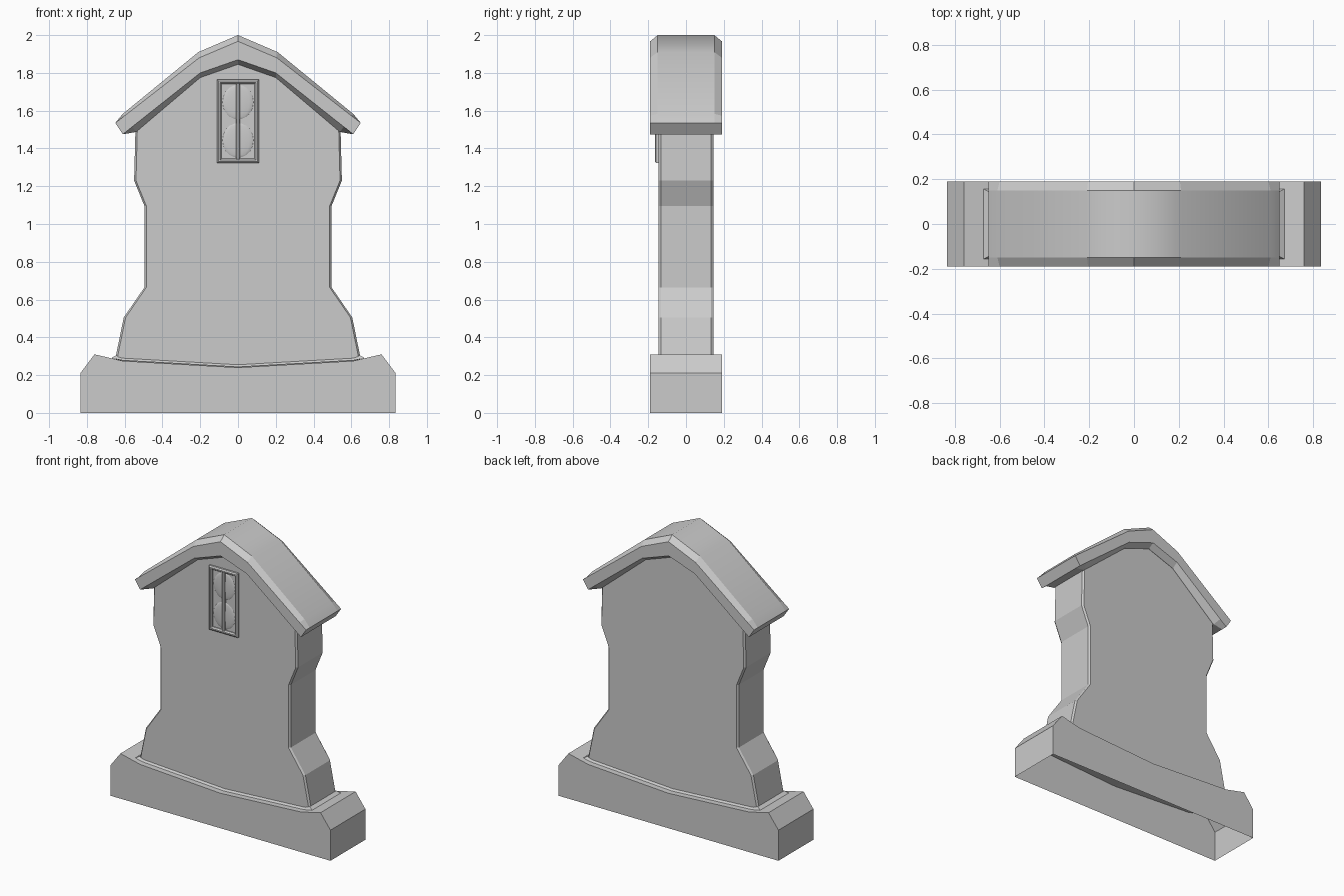
import bpy, bmesh
from mathutils import Matrix

if "Cube" in bpy.data.objects:
    bpy.data.objects.remove(bpy.data.objects["Cube"])


def loft(name, loops, closed=True, caps=True, ring=False, smooth=None):
    """Skin a series of equal-length point loops."""
    bm = bmesh.new()
    rows = [[bm.verts.new(p) for p in loop] for loop in loops]
    n = len(rows[0])
    pairs = list(zip(rows, rows[1:]))
    if ring:
        pairs.append((rows[-1], rows[0]))
    for a, b in pairs:
        for i in range(n if closed else n - 1):
            j = (i + 1) % n
            f = bm.faces.new((a[i], a[j], b[j], b[i]))
            f.smooth = bool(smooth and smooth(f))
    if caps:
        bm.faces.new(rows[0])
        bm.faces.new(rows[-1])
    bmesh.ops.recalc_face_normals(bm, faces=bm.faces)
    return finish(name, bm)


def finish(name, bm):
    me = bpy.data.meshes.new(name)
    bm.to_mesh(me)
    bm.free()
    ob = bpy.data.objects.new(name, me)
    bpy.context.collection.objects.link(ob)
    return ob


def mirror(half):
    """Mirror a right-hand half profile across x = 0."""
    return half + [(-x, z) for x, z in reversed(half) if x > 0]


def at(profile, y):
    return [(x, y, z) for x, z in profile]


# Plinth: dished top, open underneath
base = mirror([(0.835, 0), (0.835, 0.21), (0.76, 0.31), (0.61, 0.275), (0, 0.24)])
loft("base", [at(base, -0.19), at(base, 0.19)], closed=False)

# Wall slab with a narrow chamfer down its edges
wall_half = [(0.65, 0.285), (0.605, 0.505), (0.495, 0.665), (0.495, 1.095),
             (0.55, 1.23), (0.543, 1.50), (0.2, 1.80), (0, 1.86)]
foot = [(-0.61, 0.275), (0, 0.24), (0.61, 0.275)]
wall = mirror(wall_half) + foot
inset = mirror([(max(x - 0.01, 0), z) for x, z in wall_half]) + foot
loft("wall", [at(inset, -0.145), at(wall, -0.133), at(wall, 0.133), at(inset, 0.145)])

# Sloping fillet where the wall meets the plinth
def fillet_loop(x, y, rise):
    front = [(-x, -y, 0.287 + rise), (-0.61, -y, 0.275 + rise), (0, -y, 0.24 + rise),
             (0.61, -y, 0.275 + rise), (x, -y, 0.287 + rise)]
    return front + [(px, -py, pz) for px, py, pz in reversed(front)]

loft("wall_fillet", [fillet_loop(0.672, 0.156, 0.003), fillet_loop(0.645, 0.143, 0.017)],
     caps=False)

# Roof: thick gable cap, chamfered at the front and back edges
outer_half = [(0.61, 1.475), (0.65, 1.535), (0.61, 1.583), (0.21, 1.91), (0, 2.0)]
face_half = [(0.61, 1.475), (0.65, 1.535), (0.60, 1.573), (0.205, 1.88), (0, 1.967)]
under_in = [(0, 1.845), (0.2, 1.775), (0.54, 1.487)]
under_out = [(0, 1.87), (0.2, 1.80), (0.56, 1.515)]

def roof_profile(top, under):
    left = [(-x, z) for x, z in reversed(under) if x > 0]
    return mirror(top) + left + under

inner, face = roof_profile(outer_half, under_in), roof_profile(face_half, under_out)
loft("roof", [at(face, -0.19), at(inner, -0.15), at(inner, 0.15), at(face, 0.19)],
     smooth=lambda f: min(v.co.z for v in f.verts) > 1.534
     and abs(f.calc_center_median().y) < 0.01
     and f.calc_center_median().z > 1.54 and
     all(round(v.co.z, 3) in (1.535, 1.583, 1.91, 2.0) for v in f.verts))

# Window frame: stepped rectangular ring
def rect(hx, hz, y):
    return [(sx * hx, y, 1.544 + sz * hz) for sx, sz in ((-1, -1), (1, -1), (1, 1), (-1, 1))]

loft("window_frame", [rect(0.11, 0.22, -0.14), rect(0.11, 0.22, -0.158),
                      rect(0.102, 0.212, -0.165), rect(0.094, 0.204, -0.165),
                      rect(0.087, 0.197, -0.156), rect(0.087, 0.197, -0.14)],
     caps=False, ring=True)

# Central mullion
loft("window_mullion", [rect(0.011, 0.2, -0.14), rect(0.011, 0.2, -0.157),
                        rect(0.006, 0.2, -0.162)])

# Glass and the two shallow bulges in it
loft("window_glass", [rect(0.09, 0.2, -0.14), rect(0.09, 0.2, -0.148)])
for label, z in (("upper", 1.645), ("lower", 1.443)):
    bm = bmesh.new()
    bmesh.ops.create_uvsphere(bm, u_segments=16, v_segments=10, radius=1)
    bmesh.ops.transform(bm, verts=bm.verts, matrix=Matrix.Translation((0, -0.146, z))
                        @ Matrix.Diagonal((0.085, 0.009, 0.094, 1)))
    for f in bm.faces:
        f.smooth = True
    finish(f"window_bulge_{label}", bm)
